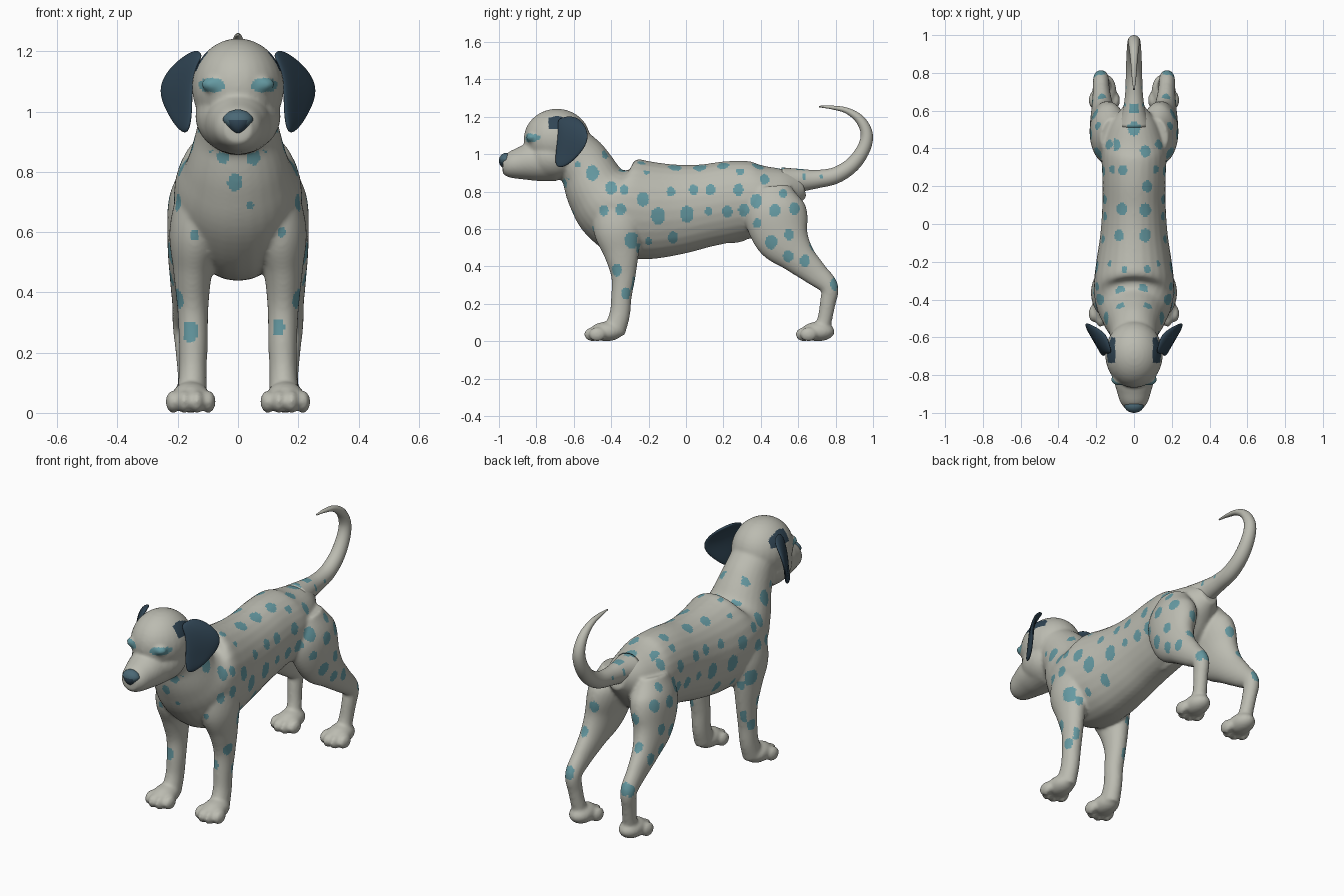
import bpy, bmesh, math
from mathutils import Vector, Matrix


def material(name, rgb):
    m = bpy.data.materials.new(name)
    m.diffuse_color = (*rgb, 1)
    return m


COAT = material("pale coat", (0.50, 0.50, 0.44))
SPOT = material("teal spots", (0.13, 0.32, 0.36))
DARK = material("dark ear", (0.03, 0.06, 0.09))
NOSE = material("slate nose", (0.07, 0.14, 0.18))


def spline(pts, steps=6):
    """Catmull-Rom interpolation of (x, y, z, rx, rv) rows."""
    p = [Vector(q) for q in pts]
    p = [p[0] * 2 - p[1]] + p + [p[-1] * 2 - p[-2]]
    out = []
    for i in range(1, len(p) - 2):
        a, b, c, d = p[i - 1:i + 3]
        for k in range(steps):
            t = k / steps
            out.append(0.5 * (2 * b + (c - a) * t + (2 * a - 5 * b + 4 * c - d) * t * t
                              + (3 * b - a - 3 * c + d) * t ** 3))
    return out + [p[-2]]


def tube(bm, pts, side=1, n=28):
    """Loft elliptical rings along a path; rx is the sideways radius."""
    rows = spline(pts)
    cen = [Vector((r[0] * side, r[1], r[2])) for r in rows]
    rings = []
    for i, r in enumerate(rows):
        t = (cen[min(i + 1, len(cen) - 1)] - cen[max(i - 1, 0)]).normalized()
        v = t.cross(Vector((1, 0, 0))).normalized()
        u = v.cross(t)
        rings.append([bm.verts.new(cen[i] + u * max(r[3], .003) * math.cos(a) + v * max(r[4], .003) * math.sin(a))
                      for a in (math.tau * k / n for k in range(n))])
    faces = [bm.faces.new(rings[0]), bm.faces.new(rings[-1][::-1])]
    for a, b in zip(rings, rings[1:]):
        for k in range(n):
            faces.append(bm.faces.new((a[k], b[k], b[(k + 1) % n], a[(k + 1) % n])))
    bmesh.ops.recalc_face_normals(bm, faces=faces)


def ball(bm, c, r):
    bmesh.ops.create_uvsphere(bm, u_segments=28, v_segments=18, radius=1,
                              matrix=Matrix.Translation(c) @ Matrix.Diagonal((*r, 1)))


def finish(bm, name, mats):
    me = bpy.data.meshes.new(name)
    bm.to_mesh(me)
    bm.free()
    ob = bpy.data.objects.new(name, me)
    bpy.context.collection.objects.link(ob)
    for m in mats:
        me.materials.append(m)
    return ob


def apply_all(ob):
    bpy.context.view_layer.objects.active = ob
    for m in list(ob.modifiers):
        bpy.ops.object.modifier_apply(modifier=m.name)
    for p in ob.data.polygons:
        p.use_smooth = True


# Body: torso and neck, head, legs and paws, fused into one skin
bm = bmesh.new()
tube(bm, [(0, .63, .83, .05, .06), (0, .53, .805, .125, .125), (0, .40, .765, .17, .195),
          (0, .25, .75, .168, .215), (0, .10, .725, .168, .222), (0, -.05, .705, .178, .242),
          (0, -.20, .70, .20, .262), (0, -.32, .715, .213, .265), (0, -.41, .75, .205, .22),
          (0, -.475, .815, .175, .175), (0, -.525, .91, .145, .15), (0, -.575, .985, .128, .14),
          (0, -.63, 1.07, .12, .11)])
ball(bm, (0, -.69, 1.08), (.153, .178, .163))      # skull
ball(bm, (0, -.71, .985), (.142, .15, .125))       # cheeks
tube(bm, [(0, -.70, .965, .125, .11), (0, -.82, .96, .108, .102), (0, -.89, .95, .09, .085),
          (0, -.945, .942, .072, .068), (0, -.98, .942, .045, .045)])  # muzzle
ball(bm, (0, .25, .555), (.03, .08, .03))          # belly fold
for s in (1, -1):
    # front leg
    tube(bm, [(.12, -.38, .76, .075, .12), (.14, -.365, .60, .088, .13), (.15, -.345, .47, .065, .095),
              (.15, -.335, .35, .052, .066), (.148, -.345, .24, .048, .055),
              (.15, -.355, .14, .046, .055), (.153, -.385, .05, .05, .06)], s)
    # hind leg
    tube(bm, [(.11, .46, .82, .07, .10), (.13, .475, .70, .10, .165), (.15, .515, .56, .085, .15),
              (.165, .60, .45, .062, .095), (.172, .69, .365, .047, .068), (.175, .765, .29, .042, .05),
              (.17, .757, .20, .037, .042), (.162, .74, .11, .038, .04), (.16, .72, .05, .045, .05)], s)
    # brow and eye bulge
    ball(bm, (s * .08, -.825, 1.09), (.042, .03, .027))
    # paws
    for dy in (0, 1.13):
        ball(bm, (s * .157, -.425 + dy, .052), (.064, .09, .052))
        for dx, ty in ((-.058, -.475), (-.021, -.50), (.021, -.50), (.058, -.475)):
            ball(bm, (s * (.157 + dx), ty + dy, .037), (.025, .045, .038))
body = finish(bm, "body", [COAT, SPOT, DARK])
mod = body.modifiers.new("fuse", 'REMESH')
mod.mode = 'VOXEL'
mod.voxel_size = .0085
mod = body.modifiers.new("relax", 'SMOOTH')
mod.factor = .5
mod.iterations = 9
apply_all(body)

# Tail
bm = bmesh.new()
tube(bm, [(0, .52, .85, .085, .08), (0, .61, .86, .058, .062), (0, .70, .867, .046, .049),
          (0, .80, .887, .043, .044), (0, .89, .945, .04, .04), (0, .95, 1.03, .036, .036),
          (0, .966, 1.11, .032, .032), (0, .93, 1.185, .026, .025), (0, .86, 1.233, .018, .016),
          (0, .78, 1.25, .012, .01), (0, .71, 1.255, .004, .004)])
tail = finish(bm, "tail", [COAT, SPOT, DARK])
apply_all(tail)

# Painted spots: (y, z, radius) on the flanks
SIDE = [(-.50, .90, .035), (-.43, 1.0, .02), (-.35, .965, .022), (-.58, .945, .015), (-.64, .85, .02),
        (-.40, .82, .03), (-.33, .81, .023), (-.44, .70, .025), (-.35, .705, .028), (-.23, .76, .032),
        (-.15, .67, .038), (-.29, .54, .038), (-.37, .38, .028), (-.32, .255, .026), (-.20, .535, .017),
        (-.07, .555, .027), (-.08, .80, .022), (.04, .81, .024), (.13, .81, .025), (-.21, .91, .017),
        (.005, .68, .037), (.12, .695, .02), (.22, .695, .028), (.28, .81, .027), (.29, .91, .02),
        (.31, .70, .03), (.375, .75, .032), (.38, .63, .022), (.42, .865, .024), (.475, .70, .03),
        (.52, .79, .02), (.58, .71, .028), (.455, .53, .032), (.55, .57, .026), (.545, .455, .027),
        (.635, .43, .028), (.80, .305, .03), (.63, .88, .014), (.72, .88, .012)]
# (x, y, radius) on the back
TOP = [(0, .615, .025), (0, .505, .033), (-.10, .42, .027), (.06, .385, .027), (-.06, .285, .025),
       (.07, .20, .027), (-.065, .08, .028), (.06, .075, .03), (-.08, -.06, .025), (.06, -.06, .03),
       (-.05, -.24, .015), (.07, -.24, .018), (-.07, -.36, .027), (.05, -.345, .025), (-.07, -.44, .02)]
# (x, z, radius) on the chest and front of the legs
FRONT = [(-.01, .765, .025), (-.19, .69, .03), (.20, .70, .03), (-.145, .59, .014), (.145, .60, .014),
         (.05, .85, .023), (-.05, .85, .02), (-.16, .27, .03), (.13, .285, .024), (-.10, .35, .018),
         (.10, .35, .018), (.04, .69, .012)]
# (|x|, z, radius) on the back of the thighs
REAR = [(.13, .64, .027), (.17, .50, .022), (.175, .31, .03)]


def hit(spots, u, v):
    return any(((u - a) / r) ** 2 + ((v - b) / (r * 1.18)) ** 2 < 1 for a, b, r in spots)


def shade(c, n):
    ax = abs(c.x)
    if -.735 < c.y < -.60 and 1.135 < c.z < 1.205 and ax > .10:
        return 2                                        # ear root
    if c.y < -.76 and ((ax - .087) / .045) ** 2 + ((c.z - 1.088) / .024) ** 2 < 1:
        return 1                                        # eyes
    if n.z > .72:
        return int(c.z > .8 and hit(TOP, c.x, c.y))
    if n.y < -.72:
        return int(c.y < -.25 and hit(FRONT, c.x, c.z))
    if n.y > .72:
        return int(hit(REAR, ax, c.z))
    return int(n.x * c.x > 0 and hit(SIDE, c.y, c.z))


for ob in (body, tail):
    for p in ob.data.polygons:
        p.material_index = shade(p.center, p.normal)

# Ears: hanging flaps, rows from root to tip as front, middle, back points
ROWS = [((.115, -.69, 1.19), (.13, -.635, 1.205), (.145, -.58, 1.20)),
        ((.143, -.685, 1.145), (.18, -.62, 1.16), (.225, -.53, 1.15)),
        ((.152, -.69, 1.07), (.20, -.62, 1.08), (.268, -.515, 1.08)),
        ((.152, -.70, 1.0), (.19, -.635, 1.0), (.245, -.555, 1.01)),
        ((.165, -.70, .93), (.18, -.665, .925), (.20, -.625, .945))]
for s, name in ((1, "left_ear"), (-1, "right_ear")):
    bm = bmesh.new()
    g = [[bm.verts.new((s * x, y, z)) for x, y, z in row] for row in ROWS]
    for a, b in zip(g, g[1:]):
        for k in range(2):
            bm.faces.new((a[k], b[k], b[k + 1], a[k + 1]))
    bmesh.ops.recalc_face_normals(bm, faces=bm.faces[:])
    ear = finish(bm, name, [DARK])
    mod = ear.modifiers.new("thickness", 'SOLIDIFY')
    mod.thickness = .022
    mod.offset = 0
    mod = ear.modifiers.new("round", 'SUBSURF')
    mod.levels = 3
    apply_all(ear)

# Nose: ball tapered towards the lip, dark in the lower middle
bm = bmesh.new()
ball(bm, (0, -.962, .965), (.052, .038, .042))
for v in bm.verts:
    v.co.x *= min(1, .45 + (v.co.z - .923) * 11)
nose = finish(bm, "nose", [NOSE, DARK])
apply_all(nose)
for p in nose.data.polygons:
    p.material_index = int(abs(p.center.x) < .03 and p.center.z < .975)
